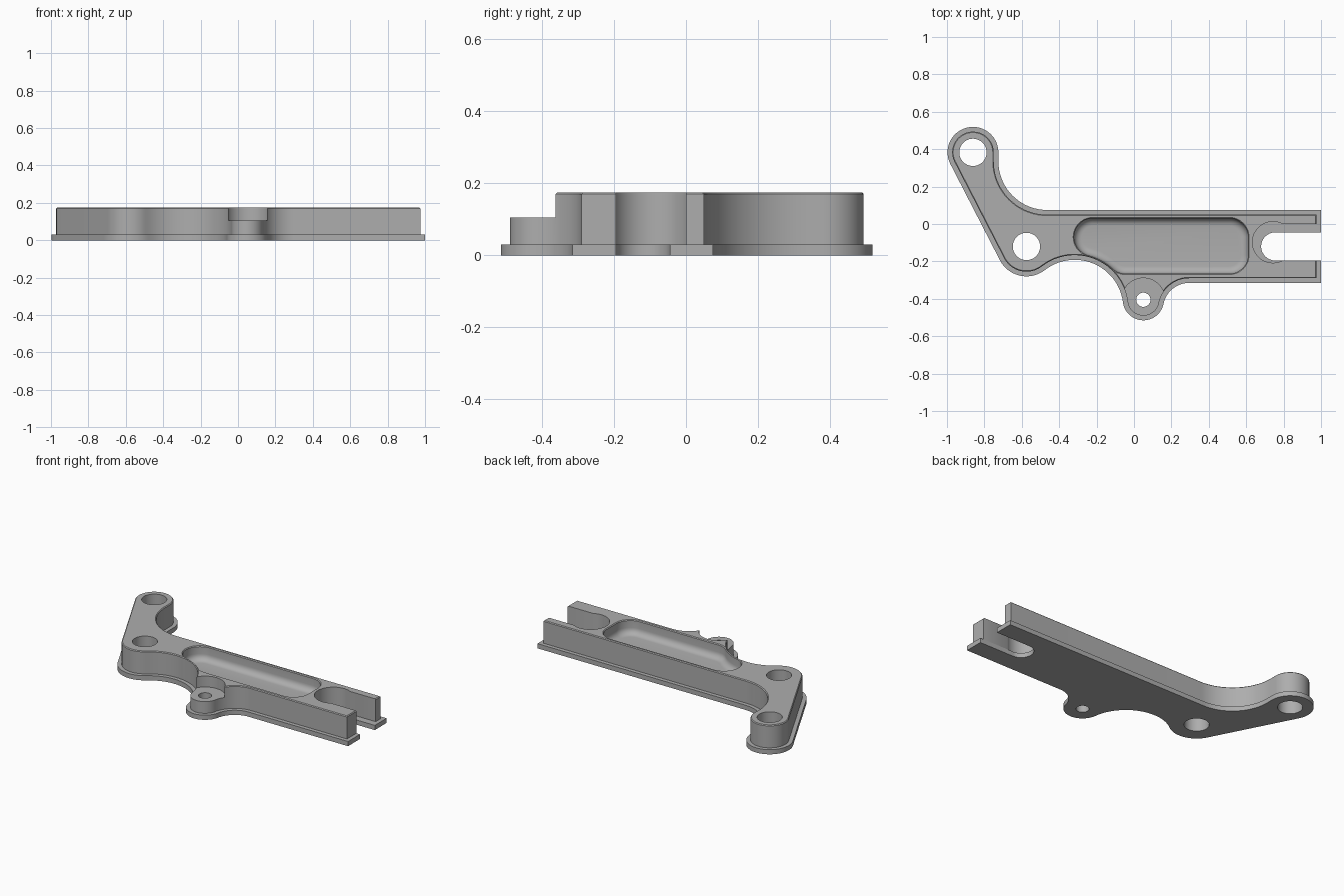
import bpy, bmesh
from math import radians, cos, sin, pi

if "Cube" in bpy.data.objects:
    bpy.data.objects.remove(bpy.data.objects["Cube"], do_unlink=True)

grey = bpy.data.materials.new("machined grey")
grey.use_nodes = True
grey.diffuse_color = (0.42, 0.42, 0.42, 1)
grey.node_tree.nodes["Principled BSDF"].inputs["Base Color"].default_value = grey.diffuse_color

FLANGE, TOP, EAR_TOP, FLOOR = 0.03, 0.175, 0.105, 0.085
UPPER, LOWER, EAR = (-0.861, 0.383), (-0.575, -0.12), (0.05, -0.405)
BELLY = (-0.317, -0.4515)      # centre of the large scooped edge


def arc(centre, r, start, end):
    n = max(4, int(abs(end - start) / 5))
    angles = [radians(start + (end - start) * i / n) for i in range(n + 1)]
    return [(centre[0] + r * cos(a), centre[1] + r * sin(a)) for a in angles]


def plate_outline(i, slot_centre, slot_r, half, span):
    """Counter-clockwise bracket edge, moved inwards by i, with an open slot."""
    end, sy = 1 - i, slot_centre[1]
    return ([(end, -0.315 + i), (end, sy - half)]
            + arc(slot_centre, slot_r, 360 - span, span)
            + [(end, sy + half), (end, 0.075 - i)]
            + arc((-0.465, 0.335), 0.26 + i, 270, 180)
            + arc(UPPER, 0.136 - i, 0, 207.2)
            + arc(LOWER, 0.16 - i, 207.2, 307.9)
            + arc(BELLY, 0.26 + i, 127.9, 7.2)
            + arc(EAR, 0.11 - i, 187.2, 348.5)
            + arc((0.295, -0.455), 0.14 + i, 168.5, 90))


def pocket_outline(i):
    r = 0.1 - i
    return (arc((0.51, -0.165), r, 270, 360) + arc((0.51, -0.07), r, 0, 90)
            + arc((-0.22, -0.07), r, 90, 255.7)
            + arc(BELLY, 0.2936 + i, 75.7, 46.7)
            + arc((-0.047, -0.165), r, 226.7, 270))


def loft(name, layers):
    """Skin a stack of (outline, height) layers and cap both ends."""
    bm = bmesh.new()
    rings = [[bm.verts.new((x, y, z)) for x, y in pts] for pts, z in layers]
    for a, b in zip(rings, rings[1:]):
        for k in range(len(a)):
            j = (k + 1) % len(a)
            bm.faces.new((a[k], a[j], b[j], b[k]))
    bm.faces.new(rings[0][::-1])
    bm.faces.new(rings[-1])
    bmesh.ops.remove_doubles(bm, verts=bm.verts, dist=0.0006)
    bmesh.ops.recalc_face_normals(bm, faces=bm.faces)
    mesh = bpy.data.meshes.new(name)
    bm.to_mesh(mesh)
    bm.free()
    mesh.materials.append(grey)
    ob = bpy.data.objects.new(name, mesh)
    bpy.context.collection.objects.link(ob)
    return ob


def cylinder(name, centre, r, low, high):
    ring = arc(centre, r, 0, 360)[:-1]
    return loft(name, [(ring, low), (ring, high)])


def cut(ob, cutters):
    bpy.context.view_layer.objects.active = ob
    for c in cutters:
        c.hide_render = True
        mod = ob.modifiers.new("cut", 'BOOLEAN')
        mod.operation, mod.solver, mod.object = 'DIFFERENCE', 'EXACT', c
        bpy.ops.object.modifier_apply(modifier=mod.name)


# Thin base flange with the narrow slot
flange_edge = plate_outline(0, (0.755, -0.12), 0.075, 0.075, 90)
flange = loft("base_flange", [(flange_edge, 0), (flange_edge, FLANGE)])


# Raised body with a wider keyhole slot and a slightly chamfered top edge
def body_edge(i):
    return plate_outline(i, (0.743, -0.0975), 0.11, 0.0975, 62.4)


body = loft("raised_body", [(body_edge(0.025), FLANGE), (body_edge(0.025), TOP - 0.005),
                            (body_edge(0.03), TOP)])

# Bolt holes through both parts
holes = [cylinder("hole_cutter", c, r, -0.1, 0.3)
         for c, r in ((UPPER, 0.073), (LOWER, 0.073), (EAR, 0.038))]

# Round seat that lowers the ear
ear_seat = cylinder("ear_seat_cutter", EAR, 0.116, EAR_TOP, 0.3)

# Pocket with a filleted floor and a small rim chamfer
fillet = 0.04
steps = [k * pi / 12 for k in range(7)]
layers = [(pocket_outline(fillet * (1 - sin(a))), FLOOR + fillet * (1 - cos(a))) for a in steps]
layers += [(pocket_outline(0), TOP - 0.005), (pocket_outline(-0.005), TOP),
           (pocket_outline(-0.005), TOP + 0.05)]
pocket = loft("pocket_cutter", layers)

cut(flange, holes)
cut(body, holes + [ear_seat, pocket])
for c in holes + [ear_seat, pocket]:
    bpy.data.objects.remove(c, do_unlink=True)

# Smooth the curved walls, keep the machined edges sharp
bpy.ops.object.select_all(action='DESELECT')
for ob in (flange, body):
    ob.select_set(True)
bpy.context.view_layer.objects.active = body
bpy.ops.object.shade_smooth_by_angle(angle=radians(30))
